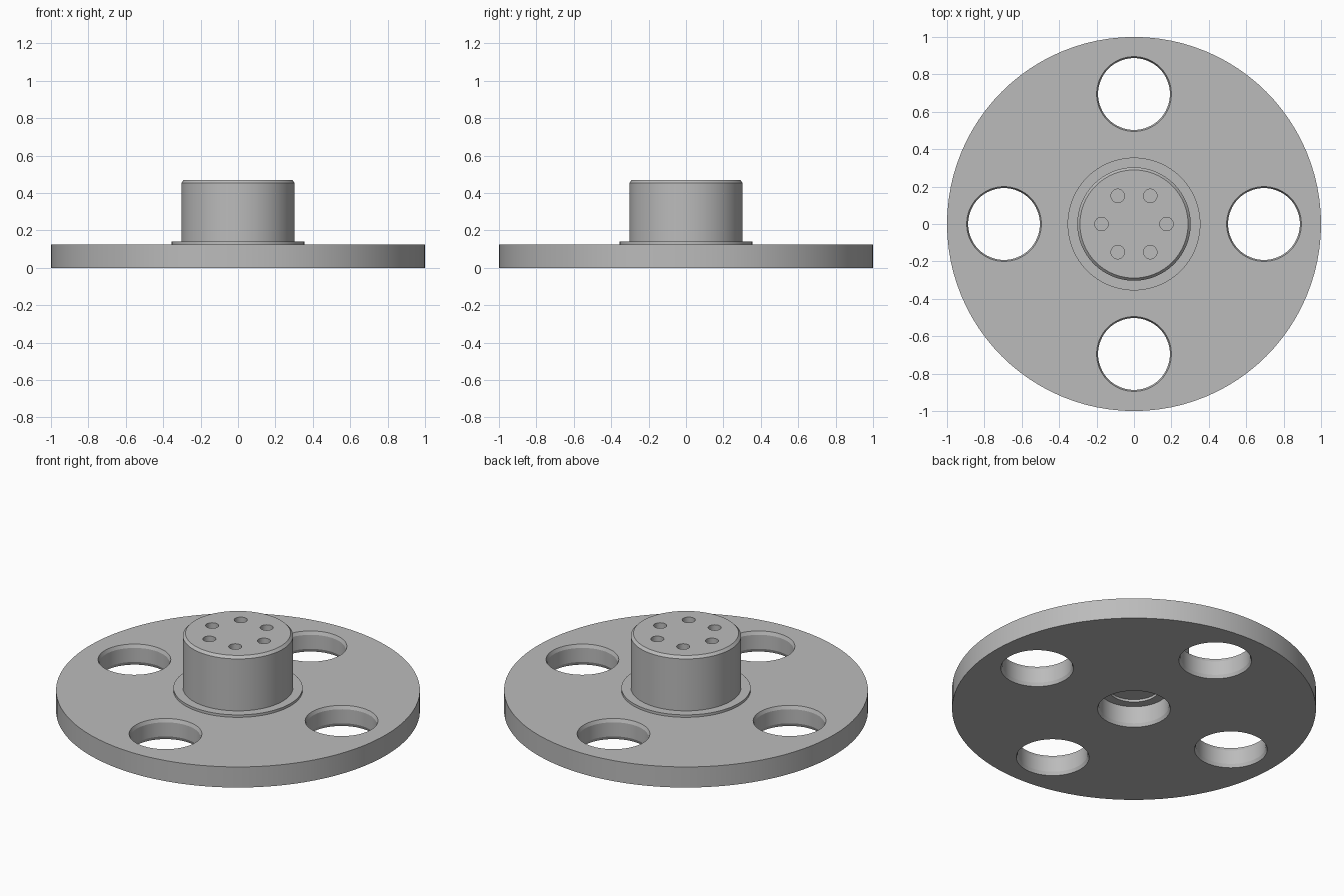
import bpy, bmesh, math
from mathutils import Matrix, Vector

if "Cube" in bpy.data.objects:
    bpy.data.objects.remove(bpy.data.objects["Cube"])

grey = bpy.data.materials.new("plain grey")
grey.diffuse_color = (0.5, 0.5, 0.5, 1)
grey.use_nodes = True
grey.node_tree.nodes["Principled BSDF"].inputs["Base Color"].default_value = grey.diffuse_color


def lathe(bm, profile, centre=(0, 0), steps=96):
    """Spin a (radius, height) outline that runs from axis to axis."""
    rings = []
    for r, z in profile:
        if r == 0:
            rings.append([bm.verts.new((centre[0], centre[1], z))])
        else:
            rings.append([bm.verts.new((centre[0] + r * math.cos(2 * math.pi * i / steps),
                                        centre[1] + r * math.sin(2 * math.pi * i / steps), z))
                          for i in range(steps)])
    for a, b in zip(rings, rings[1:]):
        for i in range(steps):
            j = (i + 1) % steps
            corners = [a[i % len(a)], a[j % len(a)], b[j % len(b)], b[i % len(b)]]
            bm.faces.new(list(dict.fromkeys(corners)))


def make_object(name, bm):
    bmesh.ops.recalc_face_normals(bm, faces=bm.faces)
    mesh = bpy.data.meshes.new(name)
    bm.to_mesh(mesh)
    bm.free()
    obj = bpy.data.objects.new(name, mesh)
    bpy.context.collection.objects.link(obj)
    mesh.materials.append(grey)
    return obj


def part(name, profile, hole_profile=None, count=0, distance=0, hole_steps=48):
    """Lathed part with a ring of equal holes cut into it."""
    bm = bmesh.new()
    lathe(bm, profile)
    obj = make_object(name, bm)
    bpy.context.view_layer.objects.active = obj
    obj.select_set(True)
    if hole_profile:
        bm = bmesh.new()
        for i in range(count):
            a = 2 * math.pi * i / count
            lathe(bm, hole_profile, (distance * math.cos(a), distance * math.sin(a)), hole_steps)
        cutter = make_object(name + "_cutter", bm)
        mod = obj.modifiers.new("holes", "BOOLEAN")
        mod.object = cutter
        mod.solver = "EXACT"
        bpy.ops.object.modifier_apply(modifier=mod.name)
        bpy.data.objects.remove(cutter)
    bpy.ops.object.shade_smooth_by_angle(angle=math.radians(20))
    obj.select_set(False)
    return obj


# Round base plate with a chamfered centre recess and four chamfered holes
T = 0.125
part("base_plate",
     [(0, 0.12), (0.192, 0.12), (0.192, 0.02), (0.2, 0), (1, 0), (1, T), (0, T)][1:-1]
     + [(0.192, T), (0.192, 0.12)],
     [(0, -0.02), (0.202, -0.02), (0.2, 0), (0.192, 0.02), (0.192, T - 0.02),
      (0.2, T), (0.202, T + 0.02), (0, T + 0.02)],
     4, 0.695, 64)

# Thin washer under the hub
part("washer", [(0.14, T), (0.355, T), (0.355, 0.14), (0.14, 0.14), (0.14, T)])

# Hub with chamfered top and six blind pin holes
part("hub",
     [(0, 0.14), (0.303, 0.14), (0.303, 0.455), (0.289, 0.47), (0, 0.47)],
     [(0, 0.35), (0.036, 0.35), (0.036, 0.5), (0, 0.5)],
     6, 0.174, 32)
